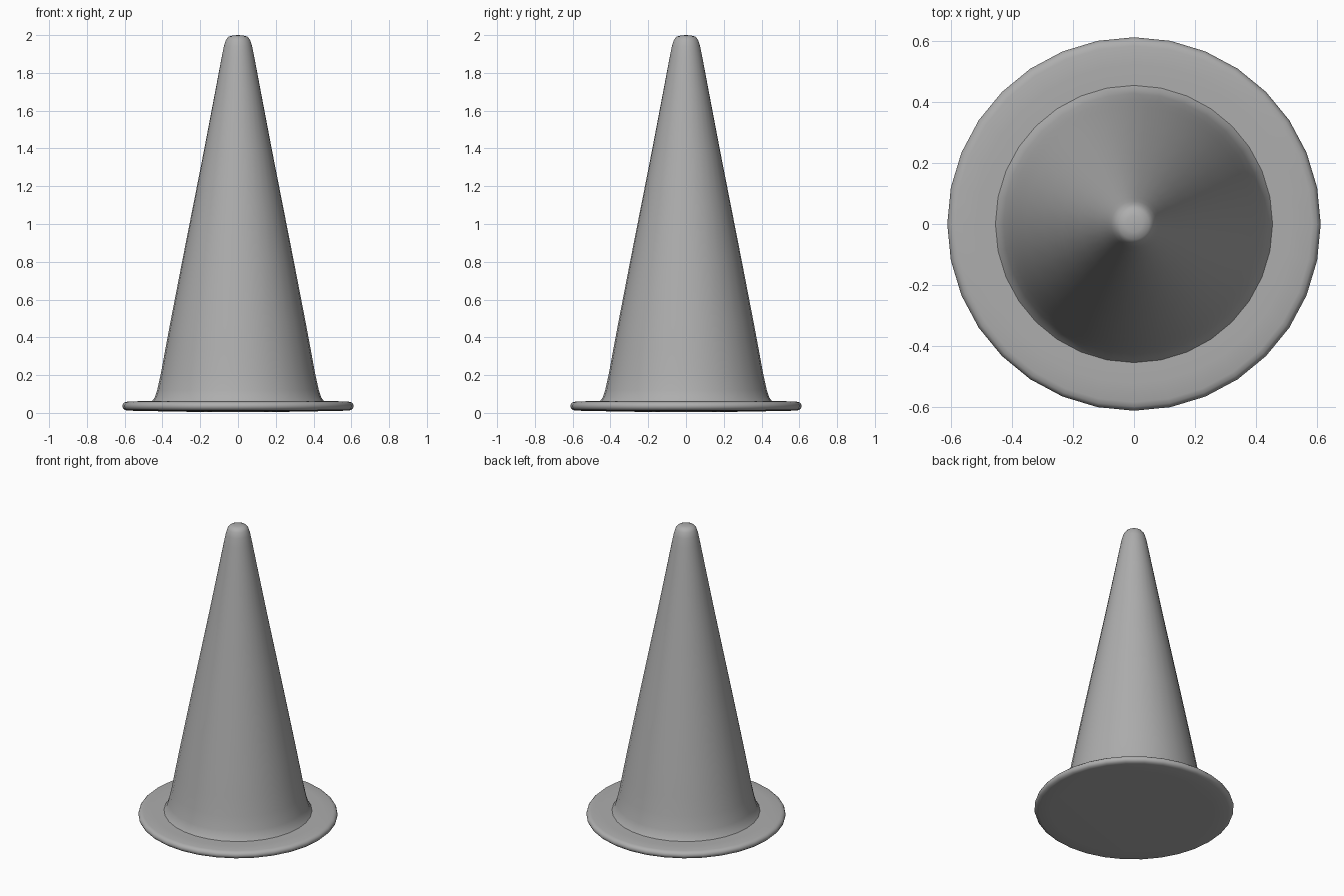
import bpy, bmesh, math

if "Cube" in bpy.data.objects:
    bpy.data.objects.remove(bpy.data.objects["Cube"])

SIDES = 32


def lathe(name, profile, material):
    """Revolve (radius, z) points around z; ends at radius 0 become single points."""
    bm = bmesh.new()
    rings = []
    for r, z in profile:
        if r == 0:
            rings.append([bm.verts.new((0, 0, z))] * SIDES)
        else:
            rings.append([bm.verts.new((r * math.cos(2 * math.pi * i / SIDES),
                                        r * math.sin(2 * math.pi * i / SIDES), z))
                          for i in range(SIDES)])
    for a, b in zip(rings, rings[1:]):
        for i in range(SIDES):
            j = (i + 1) % SIDES
            bm.faces.new(list(dict.fromkeys((a[i], a[j], b[j], b[i]))))
    bmesh.ops.recalc_face_normals(bm, faces=bm.faces)
    mesh = bpy.data.meshes.new(name)
    bm.to_mesh(mesh)
    bm.free()
    mesh.materials.append(material)
    obj = bpy.data.objects.new(name, mesh)
    bpy.context.collection.objects.link(obj)
    bpy.ops.object.select_all(action='DESELECT')
    bpy.context.view_layer.objects.active = obj
    obj.select_set(True)
    bpy.ops.object.shade_smooth_by_angle(angle=math.radians(40))
    return obj


# Mid-grey surface
grey = bpy.data.materials.new("mid_grey")
grey.diffuse_color = (0.42, 0.42, 0.42, 1)
grey.use_nodes = True
grey.node_tree.nodes["Principled BSDF"].inputs["Base Color"].default_value = grey.diffuse_color

# One continuous skin: flat base, rounded brim, flared foot, tapered body, blunt tip
lathe("cone_with_brim", [
    (0, 0.005), (0.27, 0.006), (0.50, 0.01), (0.585, 0.012), (0.60, 0.016),
    (0.609, 0.024), (0.613, 0.036), (0.609, 0.048), (0.60, 0.056), (0.585, 0.06),
    (0.52, 0.062), (0.455, 0.062),
    (0.441, 0.082), (0.428, 0.12), (0.408, 0.21), (0.386, 0.33), (0.356, 0.49),
    (0.296, 0.80), (0.237, 1.10), (0.178, 1.40), (0.119, 1.71), (0.087, 1.88),
    (0.075, 1.94), (0.064, 1.975), (0.05, 1.992), (0.027, 1.998), (0, 2.0),
], grey)
